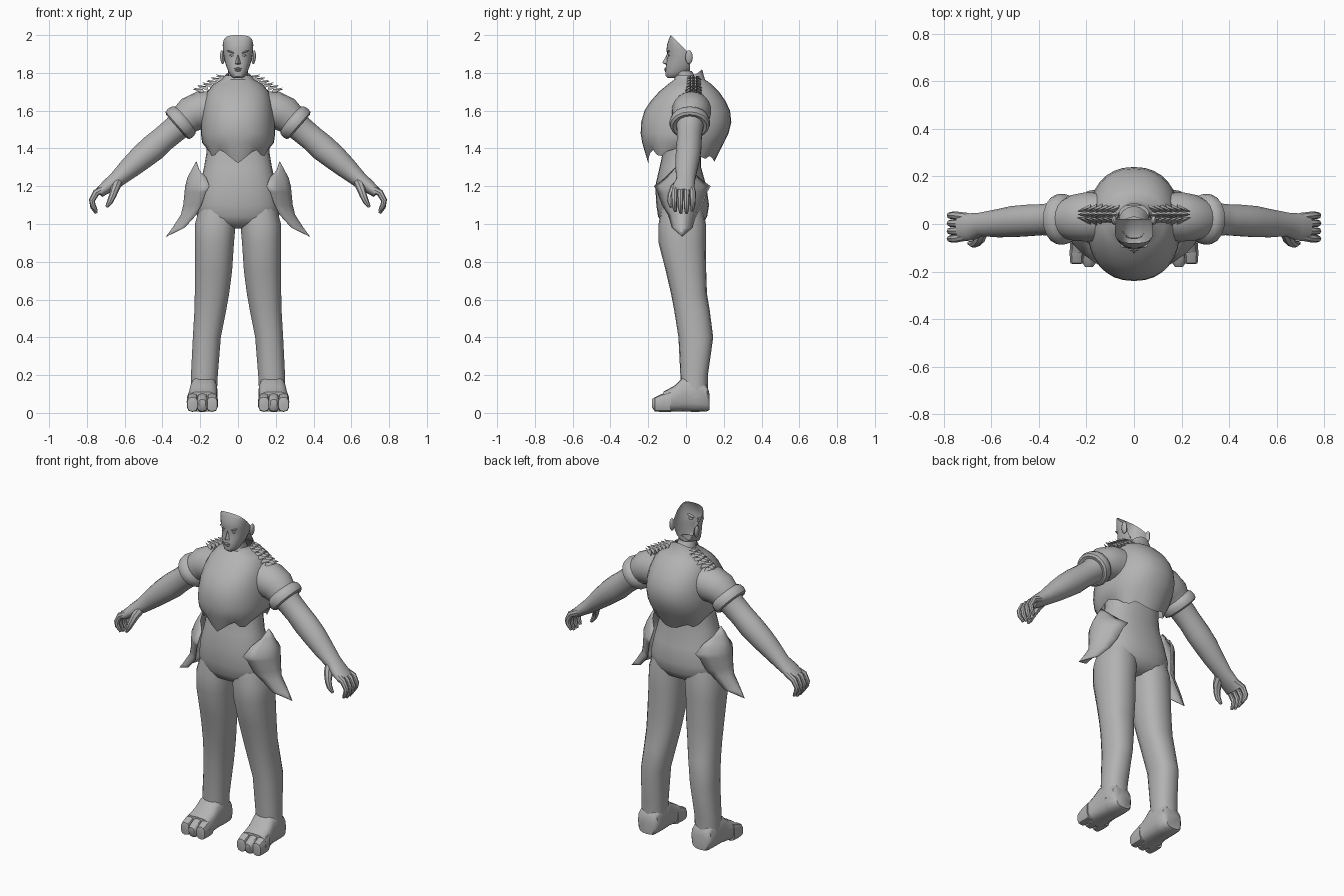
import bpy, bmesh, math
from mathutils import Vector

grey = bpy.data.materials.new("grey")
grey.diffuse_color = (0.45, 0.45, 0.45, 1)


def finish(name, bm, mirror=False, angle=40, thick=0):
    """Turn a bmesh into a shaded object, optionally mirrored over x."""
    bmesh.ops.recalc_face_normals(bm, faces=bm.faces)
    me = bpy.data.meshes.new(name)
    bm.to_mesh(me)
    bm.free()
    me.materials.append(grey)
    ob = bpy.data.objects.new(name, me)
    bpy.context.collection.objects.link(ob)
    bpy.ops.object.select_all(action='DESELECT')
    ob.select_set(True)
    bpy.context.view_layer.objects.active = ob
    bpy.ops.object.shade_smooth_by_angle(angle=math.radians(angle))
    if thick:
        ob.modifiers.new("thickness", 'SOLIDIFY').thickness = thick
    if mirror:
        m = ob.modifiers.new("mirror", 'MIRROR')
        m.use_mirror_merge = False
    return ob


def oval(c, u, v, n, power=2.0):
    """Superellipse ring around c; it starts at -v."""
    pts = []
    for i in range(n):
        a = 2 * math.pi * i / n
        s, k = math.sin(a), -math.cos(a)
        pts.append(Vector(c) + Vector(u) * math.copysign(abs(s) ** (2 / power), s)
                   + Vector(v) * math.copysign(abs(k) ** (2 / power), k))
    return pts


def loft(bm, rings, caps=(True, True)):
    vs = [[bm.verts.new(p) for p in r] for r in rings]
    n = len(vs[0])
    for a, b in zip(vs, vs[1:]):
        for i in range(n):
            j = (i + 1) % n
            bm.faces.new((a[i], a[j], b[j], b[i]))
    if caps[0]:
        bm.faces.new(vs[0][::-1])
    if caps[1]:
        bm.faces.new(vs[-1])


def level(rows, n, power=2.0):
    """Horizontal rings from (z, half width, front y, back y)."""
    return [oval((0, (f + b) / 2, z), (w, 0, 0), (0, (b - f) / 2, 0), n, power)
            for z, w, f, b in rows]


def limb(path, n):
    """Rings square to a path of (x, y, z, side radius, normal radius)."""
    rings = []
    for i, (x, y, z, ry, rn) in enumerate(path):
        p, q = path[max(i - 1, 0)], path[min(i + 1, len(path) - 1)]
        t = (Vector(q[:3]) - Vector(p[:3])).normalized()
        nrm = t.cross(Vector((0, 1, 0))).normalized()
        rings.append(oval((x, y, z), t.cross(nrm) * ry, nrm * rn, n))
    return rings


# Hips and waist
bm = bmesh.new()
loft(bm, level([(0.975, .08, -.07, .04), (1.0, .17, -.125, .09), (1.04, .215, -.148, .112),
                (1.1, .222, -.157, .122), (1.2, .203, -.163, .108), (1.3, .18, -.14, .08),
                (1.37, .168, -.125, .08), (1.45, .165, -.12, .08)], 24, 2.3))
finish("hips", bm)

# Chest shell with a zigzag hem and a collar raised at the back
hem = [1.322, 1.352, 1.378, 1.392, 1.365, 1.36, 1.385, 1.395, 1.41,
       1.395, 1.38, 1.355, 1.345, 1.36, 1.35, 1.335, 1.33]
rings = level([(1.36, .165, -.2, .15), (1.43, .19, -.232, .2), (1.48, .197, -.24, .225),
               (1.54, .196, -.237, .24), (1.6, .19, -.22, .233), (1.65, .18, -.187, .21),
               (1.7, .162, -.143, .175), (1.74, .13, -.095, .135), (1.765, .085, -.062, .1),
               (1.79, .07, -.06, .085)], 32, 2.25)
for i, p in enumerate(rings[0]):
    p.z = hem[min(i, 32 - i)]
for i, p in enumerate(rings[-1]):
    p.z += .035 * max(0, -math.cos(2 * math.pi * i / 32)) ** 2 - .005
bm = bmesh.new()
loft(bm, rings, (False, False))
finish("chest_shell", bm)

# Neck
bm = bmesh.new()
loft(bm, level([(1.72, .065, -.055, .075), (1.77, .055, -.06, .055),
                (1.81, .052, -.06, .03)], 16), (True, False))
finish("neck", bm)

# Legs
bm = bmesh.new()
loft(bm, [oval((x, y, z), (rx, 0, 0), (0, ry, 0), 18, 2.3) for x, y, z, rx, ry in [
    (.182, .045, .08, .07, .07), (.178, .043, .2, .072, .073), (.165, .052, .4, .075, .092),
    (.147, .032, .54, .085, .094), (.138, .016, .63, .092, .095), (.13, 0, .75, .1, .107),
    (.125, -.02, .9, .105, .125), (.12, -.02, 1.0, .109, .125), (.105, -.02, 1.09, .1, .11)]])
finish("legs", bm, True)

# Feet
bm = bmesh.new()
loft(bm, [oval((x, y, (t + b) / 2), (w, 0, 0), (0, 0, (t - b) / 2), 16, 3) for y, x, w, b, t in [
    (.125, .18, .05, .015, .1), (.11, .18, .066, .008, .15), (.05, .18, .072, .005, .2),
    (-.015, .182, .073, .008, .19), (-.06, .186, .077, .008, .145), (-.12, .189, .083, .005, .112)]])
# Three blunt toes
for k in (-1, 0, 1):
    x = .189 + k * .052
    loft(bm, [oval((x, y, (t + b) / 2), (w, 0, 0), (0, 0, (t - b) / 2), 10, 2.8) for y, w, b, t in [
        (-.08, .03, .006, .115), (-.13, .031, .005, .1), (-.165, .028, .008, .083),
        (-.18 + .012 * abs(k), .018, .03, .072)]])
finish("feet", bm, True)

# Arms
bm = bmesh.new()
loft(bm, limb([(.11, .03, 1.605, .1, .1), (.2, .03, 1.6, .105, .102), (.25, .025, 1.58, .098, .095),
               (.29, .02, 1.545, .08, .082), (.33, .02, 1.505, .07, .07), (.39, .018, 1.455, .066, .068),
               (.447, .015, 1.405, .067, .072), (.51, .01, 1.353, .066, .067), (.57, .003, 1.3, .06, .058),
               (.645, -.002, 1.233, .05, .043), (.69, -.012, 1.2, .058, .036),
               (.735, -.015, 1.165, .06, .027)], 18))
finish("arms", bm, True)

# Sleeve bands
axis = Vector((.75, 0, -.66)).normalized()
up = axis.cross(Vector((0, 1, 0)))
bm = bmesh.new()
loft(bm, [oval(Vector((.305, .02, 1.535)) + axis * d, Vector((0, r * 1.08, 0)), up * r, 18)
          for d, r in [(-.04, .078), (-.024, .095), (0, .1), (.02, .096), (.028, .084), (.022, .065)]])
finish("sleeve_bands", bm, True)

# Fingers and thumbs
bm = bmesh.new()
for y, drop in ((.036, .012), (.003, 0), (-.03, 0), (-.062, .01)):
    loft(bm, limb([(.7, y * .8, 1.19, .018, .02), (.752, y, 1.165, .017, .019),
                   (.773, y, 1.125, .015, .016), (.768, y, 1.09 + drop, .014, .014),
                   (.75, y * .9, 1.057 + drop, .008, .008)], 8))
loft(bm, limb([(.635, -.02, 1.225, .03, .025), (.65, -.06, 1.19, .026, .024),
               (.664, -.08, 1.15, .018, .019), (.677, -.085, 1.12, .015, .016),
               (.695, -.08, 1.09, .008, .008)], 8))
finish("fingers", bm, True)

# Hip flaps: curved leaf plates, (z, half span in y, middle x, edge x)
bm = bmesh.new()
rows = []
for z, h, xm, xe in [(1.33, .004, .222, .22), (1.285, .05, .247, .205), (1.245, .09, .268, .168),
                     (1.2, .15, .28, .152), (1.17, .133, .283, .17), (1.1, .108, .29, .195),
                     (1.05, .075, .302, .22), (.98, .055, .347, .285), (.935, .003, .38, .378)]:
    rows.append([bm.verts.new((xe + (xm - xe) * (1 - abs(k / 4) ** 2), -.02 + h * k / 4, z))
                 for k in range(-4, 5)])
for a, b in zip(rows, rows[1:]):
    for i in range(8):
        bm.faces.new((a[i], a[i + 1], b[i + 1], b[i]))
finish("hip_flaps", bm, True, thick=.004)

# Feather tufts along the shoulders
bm = bmesh.new()
for i in range(6):
    x, z = .075 + .024 * i, 1.772 - .014 * i
    for y0, lift in ((.01, 0), (.04, .008), (.07, 0)):
        tip = bm.verts.new((x + .045, .04 + (y0 - .04) * .4, z + .012 + lift))
        base = [bm.verts.new(p) for p in ((x - .015, y0 - .016, z - .012), (x - .015, y0 + .016, z - .012),
                                          (x - .01, y0, z + .012))]
        bm.faces.new(base)
        for k in range(3):
            bm.faces.new((base[k], base[(k + 1) % 3], tip))
finish("shoulder_feathers", bm, True, 10)

# Face shell, sliced open at the back
bm = bmesh.new()
loft(bm, level([(1.772, .02, -.095, -.055), (1.782, .036, -.107, -.02), (1.805, .05, -.11, .02),
                (1.83, .06, -.107, .045), (1.86, .07, -.103, .06), (1.89, .076, -.098, .065),
                (1.92, .08, -.104, .06), (1.95, .081, -.1, .04), (1.975, .077, -.092, 0),
                (1.992, .066, -.085, -.04), (2.0, .045, -.08, -.06)], 24, 2.2))
for co, no in (((0, -.08, 2.0), (0, 1, 1)), ((0, .022, 1.9), (0, 1, 0))):
    bmesh.ops.bisect_plane(bm, geom=bm.verts[:] + bm.edges[:] + bm.faces[:],
                           plane_co=co, plane_no=no, clear_outer=True)
finish("face", bm)

# Nose
bm = bmesh.new()
v = [bm.verts.new(p) for p in ((0, -.1, 1.9), (0, -.126, 1.853), (.017, -.1, 1.847),
                               (-.017, -.1, 1.847), (0, -.098, 1.84))]
for f in ((0, 1, 2), (0, 3, 1), (1, 4, 2), (1, 3, 4), (0, 2, 4), (0, 4, 3)):
    bm.faces.new([v[i] for i in f])
finish("nose", bm)


def blob(name, c, size, mirror=True, tilt=0, seg=12):
    """Small flattened ball, optionally tilted about y."""
    bm = bmesh.new()
    bmesh.ops.create_uvsphere(bm, u_segments=seg, v_segments=8, radius=1)
    for p in bm.verts:
        x, y, z = (p.co[i] * size[i] for i in range(3))
        p.co = Vector(c) + Vector((x, y, z + x * tilt))
    finish(name, bm, mirror)


# Facial details and ears
blob("eyes", (.031, -.088, 1.893), (.014, .008, .006))
blob("brows", (.034, -.092, 1.91), (.024, .009, .005), tilt=.35)
blob("upper_lip", (0, -.108, 1.823), (.021, .007, .005), False)
blob("lower_lip", (0, -.108, 1.813), (.017, .007, .005), False)
blob("ears", (.083, .016, 1.883), (.012, .02, .036), tilt=.6)
